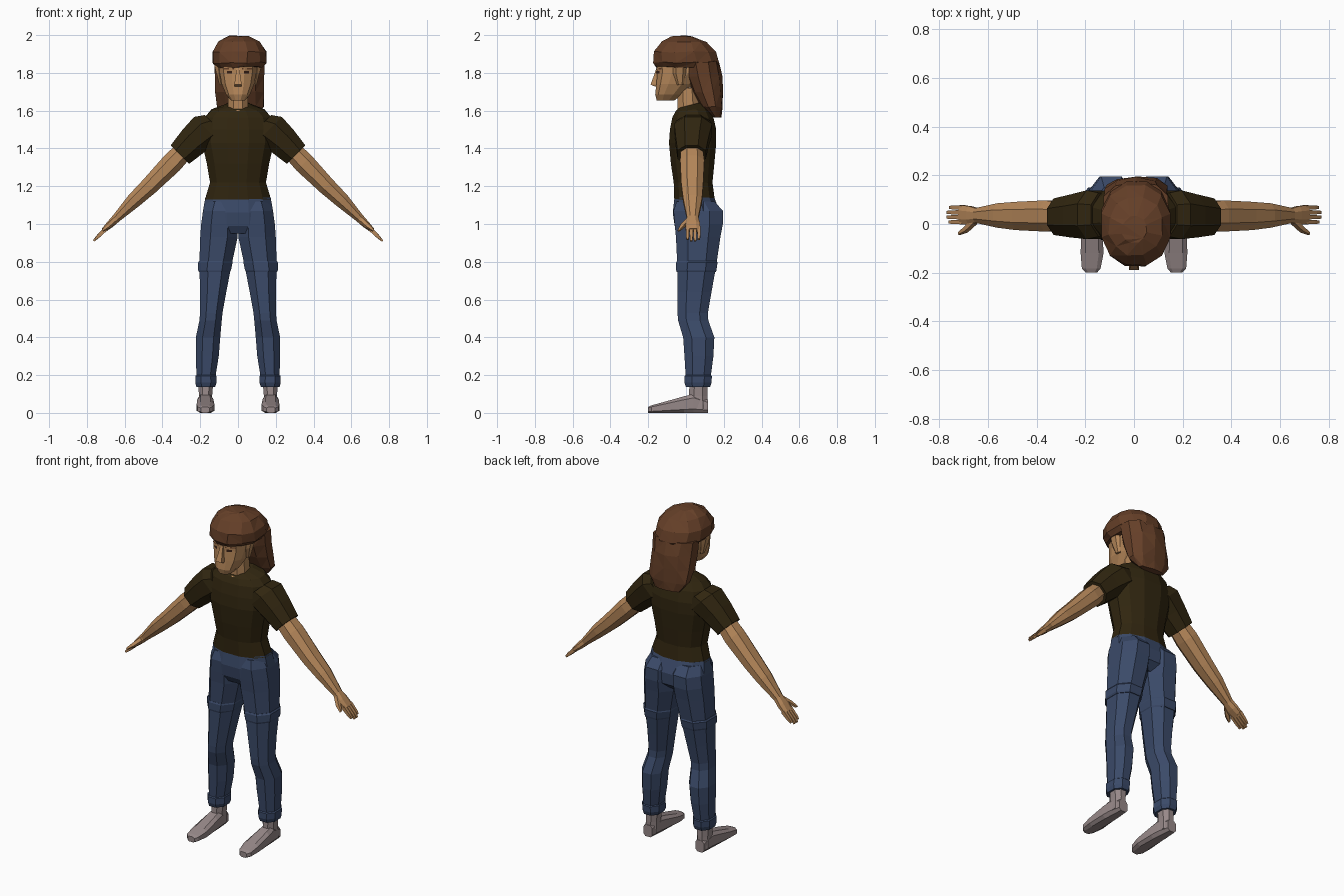
import bpy, bmesh, math, random
from mathutils import Vector
from mathutils.bvhtree import BVHTree

if "Cube" in bpy.data.objects:
    bpy.data.objects.remove(bpy.data.objects["Cube"])
random.seed(4)


def material(name, r, g, b):
    m = bpy.data.materials.new(name)
    m.use_nodes = True
    m.diffuse_color = (r, g, b, 1)
    shader = m.node_tree.nodes["Principled BSDF"]
    shader.inputs["Base Color"].default_value = (r, g, b, 1)
    shader.inputs["Roughness"].default_value = 0.9
    return m


SKIN = material("skin", 0.46, 0.24, 0.1)
HAIR = material("brown hair", 0.13, 0.05, 0.021)
SHIRT = material("dark olive cloth", 0.03, 0.019, 0.005)
DENIM = material("blue denim", 0.043, 0.068, 0.14)
SHOE = material("grey shoe", 0.31, 0.25, 0.25)
EYE = material("dark eye", 0.04, 0.015, 0.008)


def flat(z, x0, x1, y0, y1, slope=0.0):
    """Horizontal ring from its extents, optionally tilted front to back."""
    half = (y1 - y0) / 2
    return (Vector(((x0 + x1) / 2, (y0 + y1) / 2, z)),
            Vector(((x1 - x0) / 2, 0, 0)), Vector((0, half, half * slope)))


def wide(z, w, y0, y1, slope=0.0):
    return flat(z, -w, w, y0, y1, slope)


def limb(x, y, z, thick, depth):
    """Ring square to the lowered arm."""
    return (Vector((x, y, z)), Vector((thick, 0, thick)) * math.sqrt(0.5),
            Vector((0, depth, 0)))


def upright(y, x0, x1, top):
    """Ring across the foot, resting on the ground."""
    return (Vector(((x0 + x1) / 2, y, top / 2)),
            Vector(((x1 - x0) / 2, 0, 0)), Vector((0, 0, top / 2)))


def finish(name, bm, mat, mirror=False):
    bmesh.ops.recalc_face_normals(bm, faces=bm.faces[:])
    mesh = bpy.data.meshes.new(name)
    bm.to_mesh(mesh)
    bm.free()
    mesh.materials.append(mat)
    obj = bpy.data.objects.new(name, mesh)
    bpy.context.collection.objects.link(obj)
    if mirror:
        obj.modifiers.new("Mirror", 'MIRROR')
    return obj


def loft(name, mat, rings, n=8, power=0.9, mirror=False, jitter=0.0):
    """Skin a row of rounded polygon rings and close both ends."""
    bm = bmesh.new()
    loops = []
    peak = math.cos(math.pi / n) ** power
    for c, u, v in rings:
        loop = []
        for i in range(n):
            a = 2 * math.pi * (i + 0.5) / n
            s, t = (math.copysign(abs(f(a)) ** power, f(a)) / peak
                    for f in (math.cos, math.sin))
            noise = Vector([random.uniform(-jitter, jitter) for _ in range(3)])
            loop.append(bm.verts.new(c + u * s + v * t + noise))
        loops.append(loop)
    for a, b in zip(loops, loops[1:]):
        for i in range(n):
            j = (i + 1) % n
            bm.faces.new((a[i], a[j], b[j], b[i]))
    bm.faces.new(loops[0])
    bm.faces.new(loops[-1])
    if jitter:
        bmesh.ops.triangulate(bm, faces=bm.faces[:])
    return finish(name, bm, mat, mirror)


def plate(name, mat, target, outline, mirror=False):
    """Thin painted patch laid on the front of another part."""
    bm = bmesh.new()
    src = bmesh.new()
    src.from_mesh(target.data)
    tree = BVHTree.FromBMesh(src)
    src.free()
    verts = []
    for x, z in outline:
        hit = tree.ray_cast(Vector((x, -1, z)), Vector((0, 1, 0)))[0]
        if hit:
            verts.append(bm.verts.new(hit - Vector((0, 0.004, 0))))
    if len(verts) > 2:
        bm.faces.new(verts)
    return finish(name, bm, mat, mirror)


def bar(x0, x1, z0, z1):
    return [(x0, z0), (x1, z0), (x1, z1), (x0, z1)]


# Shirt body and sleeves
shirt = loft("shirt_body", SHIRT, [
    wide(1.13, .175, -.062, .152), wide(1.22, .148, -.065, .14),
    wide(1.32, .165, -.08, .15), wide(1.43, .19, -.09, .16),
    wide(1.5, .19, -.085, .16), wide(1.565, .175, -.072, .145),
    wide(1.605, .14, -.055, .12, .1), wide(1.63, .065, -.04, .09, .25)], n=12)
loft("sleeve", SHIRT, [
    limb(.12, .038, 1.52, .08, .09), limb(.165, .038, 1.5, .095, .1),
    limb(.235, .033, 1.44, .083, .088), limb(.308, .03, 1.367, .069, .075)],
    mirror=True)

# Arms, hands and fingers
loft("arm", SKIN, [
    limb(.27, .03, 1.405, .05, .055), limb(.35, .033, 1.322, .056, .064),
    limb(.47, .033, 1.2, .047, .058), limb(.55, .035, 1.125, .04, .05),
    limb(.645, .035, 1.03, .023, .03), limb(.675, .035, 1, .02, .039),
    limb(.712, .038, .966, .013, .039)], mirror=True)
for i, reach in enumerate((.045, .053, .053, .043)):
    y = .008 + .02 * i
    loft("finger_%d" % (i + 1), SKIN, [
        limb(.7, y, .975, .012, .009), limb(.712 + reach * .6, y, .963 - reach * .6, .009, .008),
        limb(.712 + reach, y, .963 - reach, .005, .006)], n=4, mirror=True)
loft("thumb", SKIN, [
    limb(.65, .015, 1.022, .014, .015), limb(.685, -.018, .99, .012, .014),
    limb(.717, -.038, .965, .006, .007)], n=5, mirror=True)

# Trousers: hips, legs, thigh seam and cuffs
loft("trouser_hips", DENIM, [
    wide(.95, .17, -.035, .13), wide(.99, .192, -.06, .175),
    wide(1.06, .187, -.07, .18), wide(1.14, .173, -.061, .15)], n=12)
loft("trouser_leg", DENIM, [
    flat(.14, .127, .215, .005, .122), flat(.2, .118, .22, -.002, .132),
    flat(.3, .102, .223, -.008, .145), flat(.4, .094, .223, -.015, .15),
    flat(.49, .086, .204, -.042, .118), flat(.53, .082, .201, -.045, .116),
    flat(.64, .062, .2, -.046, .135), flat(.78, .035, .205, -.046, .16),
    flat(.93, .002, .2, -.053, .182), flat(1.0, .0, .195, -.06, .195),
    flat(1.07, .0, .185, -.066, .195), flat(1.12, .01, .165, -.05, .15)],
    mirror=True)
loft("thigh_seam", DENIM, [
    flat(.745, .044, .206, -.049, .158), flat(.755, .037, .211, -.052, .161),
    flat(.795, .029, .212, -.052, .167), flat(.803, .031, .206, -.048, .163)],
    mirror=True)
loft("cuff", DENIM, [
    flat(.137, .122, .22, .0, .127), flat(.16, .113, .226, -.008, .135),
    flat(.195, .114, .226, -.008, .137), flat(.2, .118, .22, -.002, .132)],
    mirror=True)

# Shoes
loft("shoe_ankle", SHOE, [
    flat(.02, .137, .21, .025, .115), flat(.09, .137, .207, .015, .115),
    flat(.17, .13, .21, .02, .112)], mirror=True)
loft("shoe_foot", SHOE, [
    upright(.117, .145, .203, .07), upright(.04, .134, .212, .1),
    upright(-.01, .13, .216, .088), upright(-.12, .125, .219, .057),
    upright(-.182, .137, .214, .04), upright(-.2, .152, .197, .032)],
    power=.6, mirror=True)

# Neck, head, nose and ears
loft("neck", SKIN, [
    wide(1.6, .055, -.045, .07, .2), wide(1.72, .05, -.045, .06)])
head = loft("head", SKIN, [
    wide(1.655, .038, -.155, -.06), wide(1.685, .063, -.163, -.02),
    wide(1.74, .086, -.157, .04), wide(1.8, .097, -.152, .09),
    wide(1.88, .1, -.155, .1)], n=12, power=.8)
loft("nose", SKIN, [
    wide(1.728, .017, -.165, -.14), wide(1.738, .02, -.188, -.14),
    wide(1.78, .013, -.172, -.14), wide(1.825, .009, -.157, -.14)], n=4)
loft("ear", SKIN, [
    flat(1.735, .08, .098, -.045, -.015), flat(1.8, .085, .115, -.065, -.005),
    flat(1.85, .088, .128, -.065, .0), flat(1.87, .09, .115, -.05, -.01)],
    n=6, mirror=True)

# Eyes, brows and open neckline
plate("eye", EYE, head, bar(.032, .058, 1.797, 1.81), True)
plate("brow", HAIR, head, bar(.022, .075, 1.817, 1.825), True)
plate("neckline", SKIN, shirt, [(-.042, 1.619), (0, 1.597), (.042, 1.619)])

# Hair: long back section and cap with fringe
loft("hair_back", HAIR, [
    flat(1.565, -.07, .09, .145, .187), flat(1.62, -.108, .135, .085, .194),
    flat(1.7, -.118, .138, .035, .194), flat(1.78, -.12, .136, .005, .187),
    flat(1.86, -.125, .142, .0, .17)], n=10, jitter=.004)
loft("hair_cap", HAIR, [
    flat(1.83, -.118, .13, -.155, .165), flat(1.855, -.13, .147, -.172, .175),
    flat(1.91, -.13, .149, -.166, .157), flat(1.965, -.1, .118, -.125, .11),
    flat(1.993, -.05, .05, -.075, .03)], n=12, jitter=.005)
